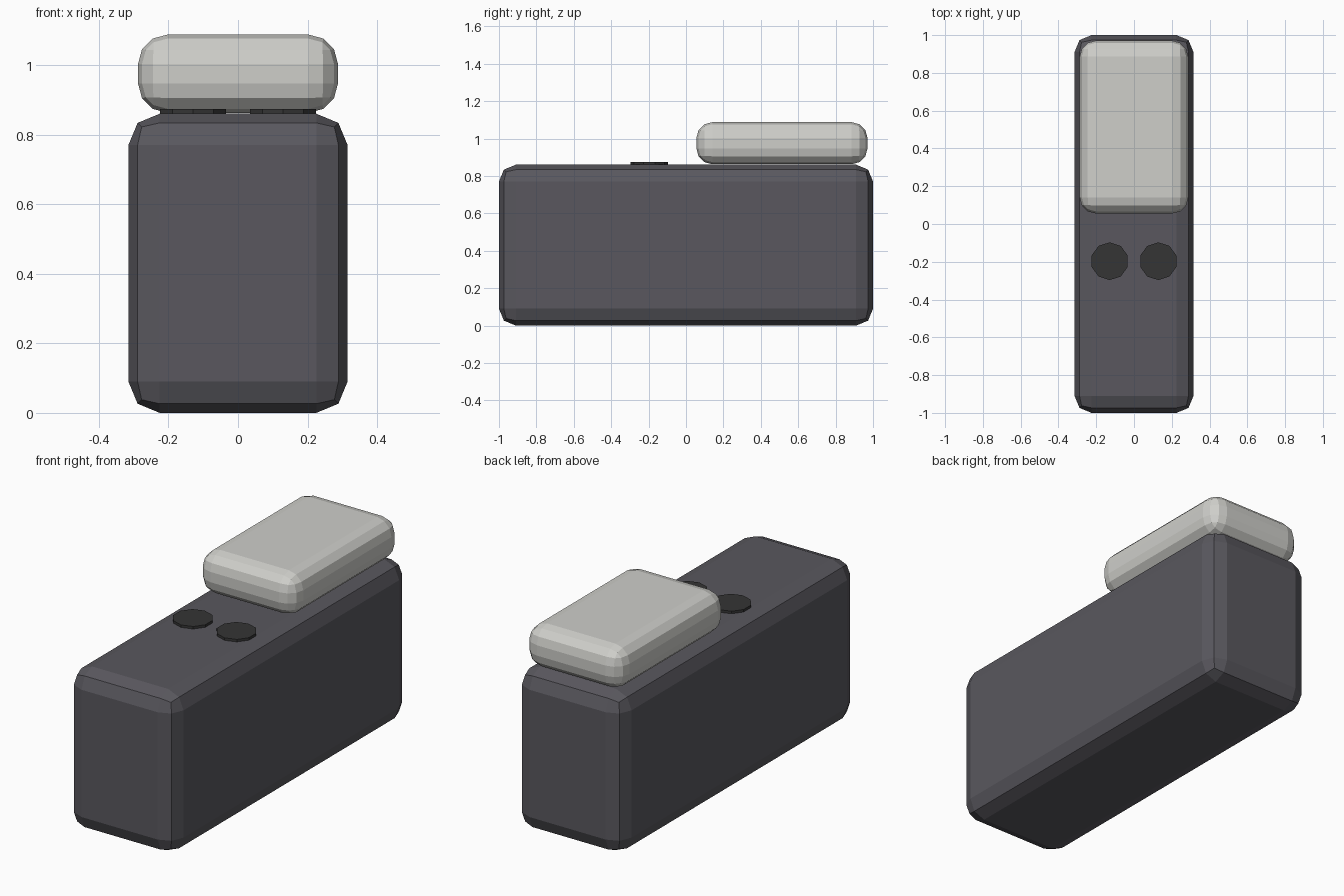
import bpy

cube = bpy.data.objects.get("Cube")
if cube:
    bpy.data.objects.remove(cube, do_unlink=True)


def material(name, rgb):
    mat = bpy.data.materials.new(name)
    mat.use_nodes = True
    colour = (*rgb, 1)
    mat.diffuse_color = colour
    mat.node_tree.nodes["Principled BSDF"].inputs["Base Color"].default_value = colour
    return mat


def finish(obj, name, mat):
    obj.name = name
    obj.data.name = name
    obj.data.materials.append(mat)


def rounded_box(name, size, centre, radius, segments, mat):
    bpy.ops.mesh.primitive_cube_add(size=1, location=centre)
    obj = bpy.context.object
    obj.scale = size
    bpy.ops.object.transform_apply(location=False, rotation=False, scale=True)
    finish(obj, name, mat)
    bevel = obj.modifiers.new("Rounded edges", "BEVEL")
    bevel.width = radius
    bevel.segments = segments


charcoal = material("charcoal", (0.10, 0.097, 0.112))
light_grey = material("light grey", (0.62, 0.62, 0.59))
black = material("soft black", (0.035, 0.035, 0.035))

# Main body with chamfered corners
rounded_box("body", (0.63, 2, 0.86), (0, 0, 0.43), 0.09, 2, charcoal)

# Padded block on the rear half of the top
rounded_box("top_pad", (0.575, 0.915, 0.225), (0, 0.513, 0.975), 0.085, 3, light_grey)

# Pair of low round buttons
for side, x in (("left", 0.129), ("right", -0.129)):
    bpy.ops.mesh.primitive_cylinder_add(vertices=10, radius=0.1, depth=0.025,
                                        location=(x, -0.197, 0.861))
    finish(bpy.context.object, side + "_button", black)
